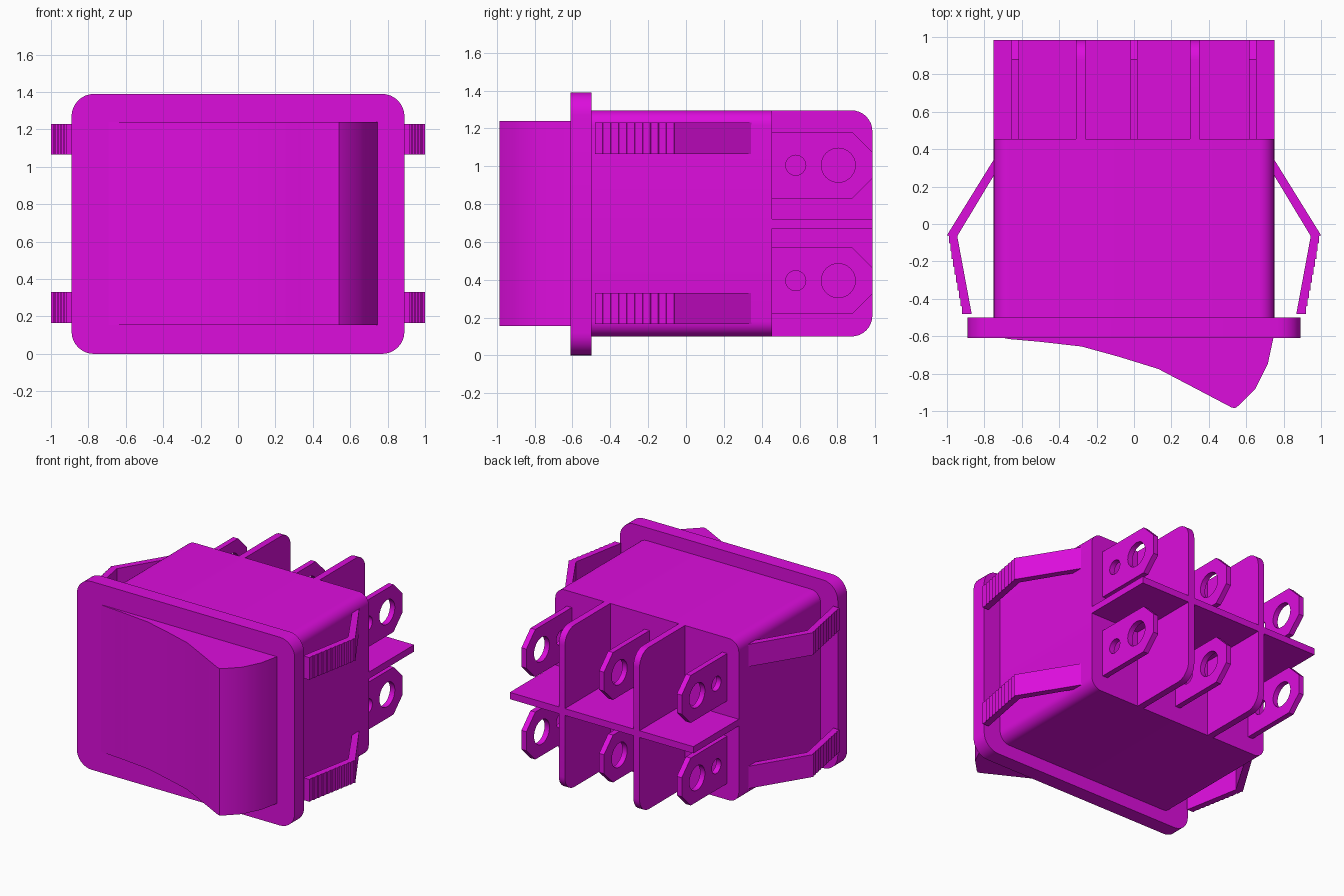
import bpy, bmesh, math

if "Cube" in bpy.data.objects:
    bpy.data.objects.remove(bpy.data.objects["Cube"])

mat = bpy.data.materials.new("magenta plastic")
mat.diffuse_color = (0.72, 0.004, 0.72, 1)
mat.use_nodes = True
mat.node_tree.nodes["Principled BSDF"].inputs["Base Color"].default_value = mat.diffuse_color


def prism(name, pts, axis, a, b, smooth=True):
    """Extrude a 2D outline along an axis from a to b."""
    place = {"X": lambda p, t: (t, p[0], p[1]),
             "Y": lambda p, t: (p[0], t, p[1]),
             "Z": lambda p, t: (p[0], p[1], t)}[axis]
    bm = bmesh.new()
    lo = [bm.verts.new(place(p, a)) for p in pts]
    hi = [bm.verts.new(place(p, b)) for p in pts]
    bm.faces.new(lo)
    bm.faces.new(hi[::-1])
    n = len(pts)
    for i in range(n):
        j = (i + 1) % n
        bm.faces.new((lo[i], hi[i], hi[j], lo[j]))
    bmesh.ops.recalc_face_normals(bm, faces=bm.faces)
    me = bpy.data.meshes.new(name)
    bm.to_mesh(me)
    bm.free()
    me.materials.append(mat)
    ob = bpy.data.objects.new(name, me)
    bpy.context.collection.objects.link(ob)
    bpy.ops.object.select_all(action="DESELECT")
    ob.select_set(True)
    bpy.context.view_layer.objects.active = ob
    if smooth:
        bpy.ops.object.shade_smooth_by_angle(angle=math.radians(30))
    return ob


def rounded(x0, x1, y0, y1, radii, seg=8):
    """Rectangle with radii for the corners (x1,y1), (x0,y1), (x0,y0), (x1,y0)."""
    pts = []
    corners = ((x1, y1, -1, -1), (x0, y1, 1, -1), (x0, y0, 1, 1), (x1, y0, -1, 1))
    for k, ((cx, cy, sx, sy), r) in enumerate(zip(corners, radii)):
        if r == 0:
            pts.append((cx, cy))
            continue
        for i in range(seg + 1):
            t = math.pi / 2 * (k + i / seg)
            pts.append((cx + sx * r + r * math.cos(t), cy + sy * r + r * math.sin(t)))
    return pts


def circle(cx, cy, r, n=32):
    return [(cx + r * math.cos(2 * math.pi * i / n), cy + r * math.sin(2 * math.pi * i / n))
            for i in range(n)]


BACK = 0.985

# Front flange and housing
prism("flange", rounded(-0.89, 0.89, 0, 1.39, [0.12] * 4), "Y", -0.61, -0.5)
prism("housing", rounded(-0.75, 0.75, 0.1, 1.295, [0.08] * 4), "Y", -0.5, 0.455)

# Rocker button
rocker = [(-0.74, -0.6), (-0.67, -0.615), (-0.5, -0.63), (-0.28, -0.655), (-0.08, -0.71),
          (0.13, -0.775), (0.33, -0.88), (0.52, -0.98), (0.54, -0.985), (0.56, -0.97),
          (0.65, -0.88), (0.715, -0.75), (0.747, -0.6)]
prism("rocker_button", rocker, "Z", 0.155, 1.24)

# Rear divider walls
prism("horizontal_divider", rounded(-0.75, 0.75, 0.45, BACK, [0] * 4), "Z", 0.67, 0.72, False)
for i, x in enumerate((-0.285, 0.325)):
    prism(f"vertical_divider_{i}", rounded(0.45, BACK, 0.1, 1.295, [0.11, 0, 0, 0.11]),
          "X", x - 0.025, x + 0.025)

# Spade terminals, each with a large and a small hole
for row, z in enumerate((0.395, 1.005)):
    outline = [(0.45, z - 0.175), (0.88, z - 0.175), (BACK, z - 0.07),
               (BACK, z + 0.07), (0.88, z + 0.175), (0.45, z + 0.175)]
    for col, x in enumerate((-0.635, 0, 0.635)):
        holes = [prism("hole_cutter", circle(y, z, r), "X", x - 0.1, x + 0.1)
                 for y, r in ((0.805, 0.09), (0.58, 0.053))]
        tab = prism(f"terminal_{row}_{col}", outline, "X", x - 0.02, x + 0.02, False)
        for h in holes:
            mod = tab.modifiers.new("hole", "BOOLEAN")
            mod.operation = "DIFFERENCE"
            mod.solver = "EXACT"
            mod.object = h
            bpy.ops.object.modifier_apply(modifier=mod.name)
            bpy.data.objects.remove(h)

# Side snap clips with stepped outer faces
STEPS = 10
clip = [(0.74, 0.275), (0.74, 0.36), (1.0, -0.06)]
for i in range(STEPS):
    x = 0.99 - 0.07 * i / (STEPS - 1)
    clip += [(x, -0.06 - 0.42 * i / STEPS - 0.003), (x, -0.06 - 0.42 * (i + 1) / STEPS)]
clip += [(0.868, -0.48), (0.945, -0.065)]
for side in (-1, 1):
    for z in (0.165, 1.065):
        where = "left" if side < 0 else "right"
        level = "lower" if z < 0.5 else "upper"
        prism(f"clip_{where}_{level}", [(side * p[0], p[1]) for p in clip],
              "Z", z, z + 0.165, False)
